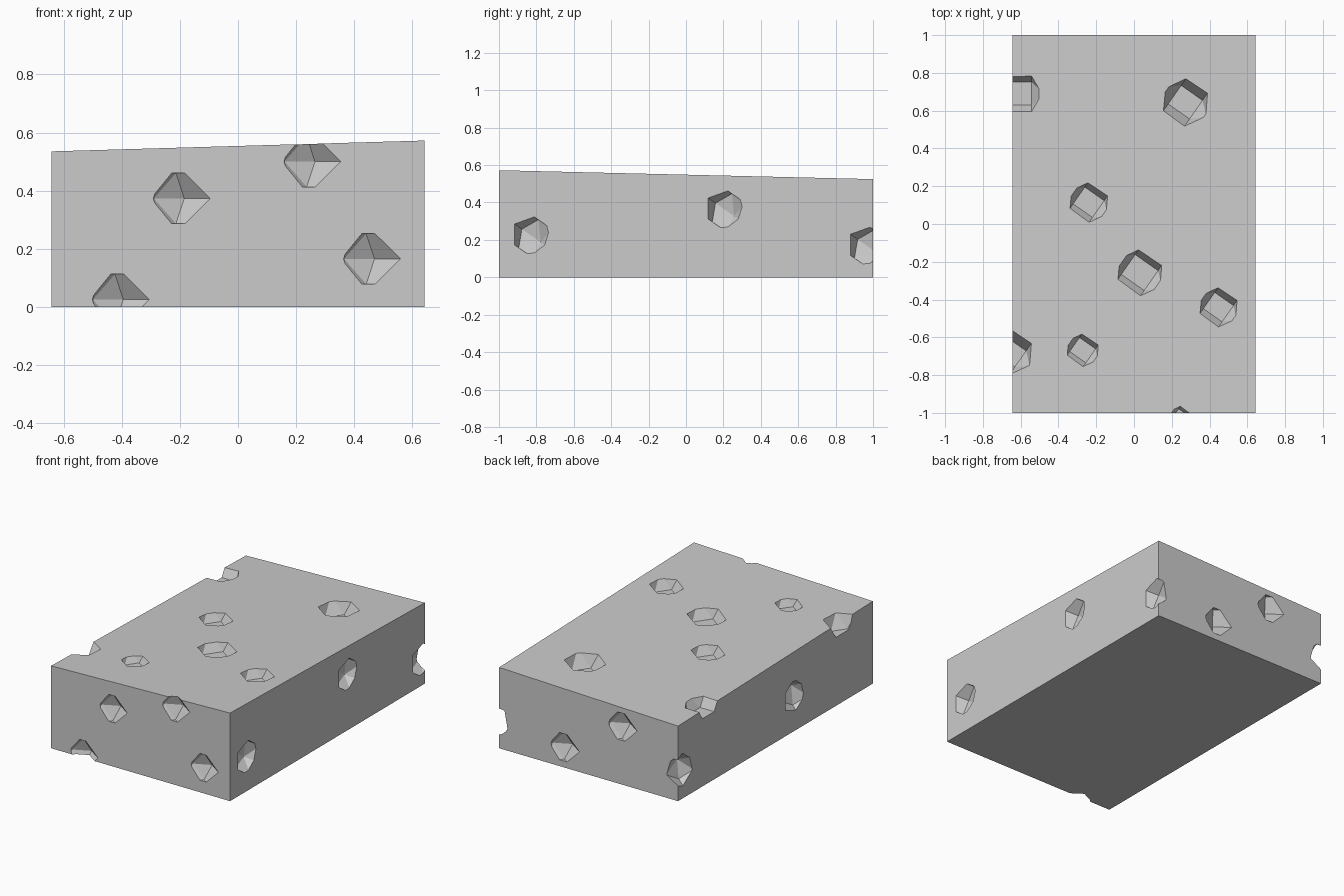
import bpy, bmesh
from math import radians, cos, sin
from mathutils import Matrix, Vector

if "Cube" in bpy.data.objects:
    bpy.data.objects.remove(bpy.data.objects["Cube"])


def top_z(x, y):
    return 0.530 + 0.029 * x - 0.0237 * y


def new_object(name, bm):
    bmesh.ops.recalc_face_normals(bm, faces=bm.faces[:])
    mesh = bpy.data.meshes.new(name)
    bm.to_mesh(mesh)
    bm.free()
    obj = bpy.data.objects.new(name, mesh)
    bpy.context.collection.objects.link(obj)
    return obj


# Block with a gently sloping top
bm = bmesh.new()
bmesh.ops.create_cube(bm, size=2)
for v in bm.verts:
    v.co.x *= 0.643
    v.co.z = top_z(v.co.x, v.co.y) if v.co.z > 0 else 0
block = new_object("cheese_block", bm)


# Six-sided, three-ring ball whose pole lies horizontally, optionally tilted
def add_ball(bm, center, r, heading=145, tilt=0):
    h = radians(heading)
    a = Vector((cos(h), sin(h), 0))
    p = Vector((sin(h), -cos(h), 0))
    rot = Matrix((p.cross(a), p, a)).transposed().to_4x4()
    m = Matrix.Translation(center) @ Matrix.Rotation(radians(tilt), 4, 'X') @ rot
    bmesh.ops.create_uvsphere(bm, u_segments=6, v_segments=3, radius=r, matrix=m)


bm = bmesh.new()

# Top holes: x, y, radius, height of centre above the surface
for x, y, r, d in [(0.03, -0.257, 0.148, 0.055), (0.272, 0.645, 0.138, 0.025),
                   (-0.24, 0.115, 0.125, 0.042), (0.447, -0.44, 0.121, 0.035),
                   (-0.272, -0.668, 0.104, 0.037)]:
    add_ball(bm, (x, y, top_z(x, y) + d), r)

# Front holes
for x, z in [(-0.195, 0.373), (0.255, 0.5), (0.46, 0.165), (-0.405, 0.025)]:
    add_ball(bm, (x, -1.053, z), 0.116)

# Back holes
for x, z in [(0.172, 0.13), (-0.243, 0.375)]:
    add_ball(bm, (x, 1.05, z), 0.118)

# Right holes
for y, z in [(-0.835, 0.228), (0.2, 0.367), (0.96, 0.173)]:
    add_ball(bm, (0.685, y, z), 0.122, tilt=-35)

# Left holes, two of them on the top edge and one on the back corner
add_ball(bm, (-0.685, -0.186, 0.224), 0.122, tilt=-35)
add_ball(bm, (-0.67, 0.965, 0.18), 0.12, tilt=-35)
add_ball(bm, (-0.65, -0.68, 0.535), 0.12)
add_ball(bm, (-0.612, 0.69, 0.545), 0.14, heading=180)

cutter = new_object("hole_cutter", bm)
cutter.hide_render = True

# Carve the holes and discard the cutter
mod = block.modifiers.new("holes", 'BOOLEAN')
mod.operation = 'DIFFERENCE'
mod.solver = 'EXACT'
mod.object = cutter
bpy.context.view_layer.objects.active = block
block.select_set(True)
bpy.ops.object.modifier_apply(modifier=mod.name)
bpy.data.objects.remove(cutter)
